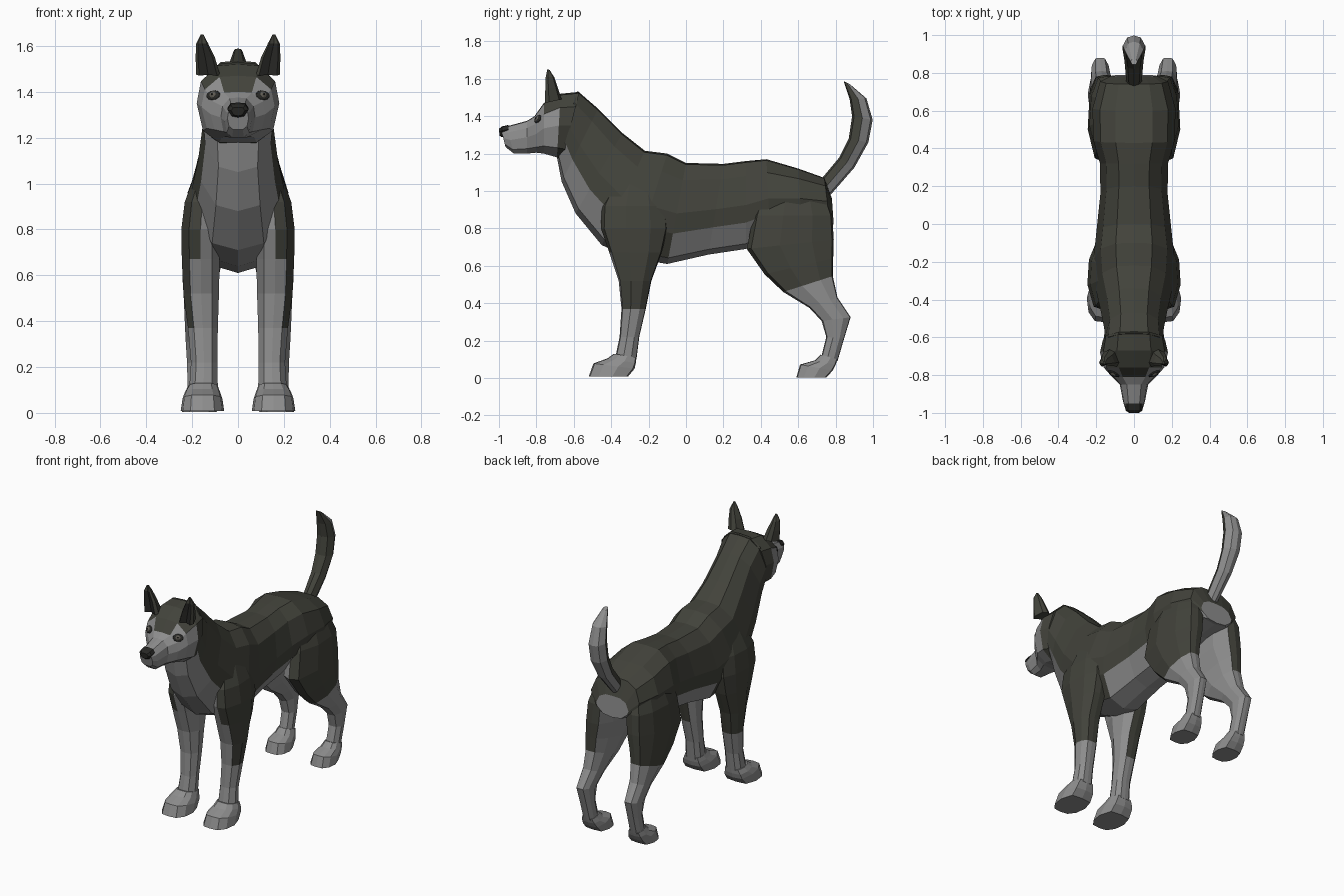
import bpy, bmesh
from mathutils import Vector, Matrix
from mathutils.bvhtree import BVHTree

COLOURS = {
    "dark_fur": (0.055, 0.056, 0.044),
    "grey_fur": (0.27, 0.27, 0.27),
    "nose_black": (0.02, 0.02, 0.018),
    "eye_iris": (0.12, 0.11, 0.09),
}
NAMES = list(COLOURS)
DARK, GREY, BLACK, IRIS = range(4)
for n, c in COLOURS.items():
    bpy.data.materials.new(n).diffuse_color = (*c, 1)


def finish(name, bm):
    me = bpy.data.meshes.new(name)
    bm.to_mesh(me)
    for n in NAMES:
        me.materials.append(bpy.data.materials[n])
    ob = bpy.data.objects.new(name, me)
    bpy.context.collection.objects.link(ob)
    return ob


def loft(name, rings, half, rule):
    """Rings: (y, z at fraction 1, y, z at fraction 0, half width, centre x).
    rule(ring, fraction, centre, normal) gives the colour of a face."""
    prof = half + [(-x, f) for x, f in half[-2:0:-1]]
    bm = bmesh.new()
    loops = []
    for y1, z1, y0, z0, w, cx in rings:
        loops.append([bm.verts.new((cx + w * x, y0 + (y1 - y0) * f, z0 + (z1 - z0) * f))
                      for x, f in prof])
    info = []
    k = len(prof)
    for i in range(len(loops) - 1):
        a, b = loops[i], loops[i + 1]
        for j in range(k):
            m = (j + 1) % k
            face = bm.faces.new((a[j], a[m], b[m], b[j]))
            info.append((face, i, (prof[j][1] + prof[m][1]) / 2))
    info.append((bm.faces.new(loops[0]), 0, 0.5))
    info.append((bm.faces.new(loops[-1]), len(rings) - 1, 0.5))
    bmesh.ops.recalc_face_normals(bm, faces=bm.faces[:])
    for face, i, f in info:
        face.material_index = rule(i, f, face.calc_center_median(), face.normal)
    finish(name, bm)
    return bm


# Torso and neck
TORSO = [(0, 1), (.45, .985), (.82, .83), (1, .5), (.92, .3), (.55, .06), (0, 0)]
body = [
    (-.58, 1.535, -.69, 1.18, .165, 0),
    (-.47, 1.44, -.665, 1.05, .155, 0),
    (-.34, 1.31, -.59, .88, .175, 0),
    (-.22, 1.215, -.45, .71, .205, 0),
    (-.10, 1.20, -.28, .64, .215, 0),
    (0.0, 1.15, -.10, .61, .20, 0),
    (.20, 1.145, .12, .66, .178, 0),
    (.32, 1.16, .32, .69, .18, 0),
    (.43, 1.17, .45, .75, .215, 0),
    (.60, 1.12, .62, .80, .22, 0),
    (.74, 1.07, .77, .82, .18, 0),
    (.78, .96, .79, .82, .12, 0),
]


def body_rule(i, f, c, n):
    if i == 11:
        return GREY
    if i == 4:
        return GREY if f < .1 else DARK
    return GREY if f < .2 else DARK


loft("torso", body, TORSO, body_rule)

# Head and muzzle
HEAD = [(0, 1), (.5, .98), (.9, .78), (1, .5), (.85, .15), (.45, 0), (0, 0)]
head = [
    (-.57, 1.53, -.66, 1.17, .165, 0),
    (-.67, 1.52, -.69, 1.18, .18, 0),
    (-.76, 1.47, -.76, 1.20, .16, 0),
    (-.81, 1.40, -.80, 1.205, .12, 0),
    (-.85, 1.375, -.85, 1.20, .075, 0),
    (-.96, 1.345, -.92, 1.20, .058, 0),
    (-.99, 1.333, -.965, 1.235, .046, 0),
]


def head_rule(i, f, c, n):
    if i == 0:
        return DARK
    if i == 1:
        return GREY if f < .78 else DARK
    if i == 2:
        return GREY if f < .95 else DARK
    return GREY


head_bm = loft("head", head, HEAD, head_rule)
head_tree = BVHTree.FromBMesh(head_bm)

# Nose
loft("nose", [(-.95, 1.353, -.95, 1.295, .046, 0), (-.985, 1.345, -.985, 1.288, .046, 0),
              (-1.0, 1.332, -.997, 1.295, .03, 0)],
     [(0, 1), (.7, .95), (1, .6), (.6, .1), (0, 0)], lambda *a: BLACK)

# Tail: dark inside the curve, grey outside
tail = [
    (.72, 1.06, .765, .97, .04, 0),
    (.82, 1.18, .90, 1.125, .05, 0),
    (.87, 1.28, .975, 1.26, .06, 0),
    (.888, 1.40, .998, 1.38, .06, 0),
    (.875, 1.49, .965, 1.495, .05, 0),
    (.843, 1.588, .875, 1.572, .018, 0),
]
loft("tail", tail, [(0, 1), (.65, .9), (1, .5), (.6, .1), (0, 0)],
     lambda i, f, c, n: DARK if f > .5 else GREY)

LEG = [(0, 1), (.6, .95), (1, .62), (.9, .25), (.5, .02), (0, 0)]
PAW = [(0, 1), (.55, .97), (.9, .75), (1, .4), (.75, .04), (0, 0)]
# Leg rings: front y, z, back y, z, inner x, outer x
FRONT = [
    (-.38, 1.06, -.16, 1.06, .06, .18),
    (-.45, .92, -.11, .92, .08, .232),
    (-.455, .80, -.10, .80, .08, .247),
    (-.41, .67, -.13, .67, .08, .245),
    (-.36, .52, -.185, .52, .083, .238),
    (-.345, .37, -.215, .37, .088, .218),
    (-.355, .22, -.25, .22, .09, .205),
    (-.375, .125, -.265, .10, .088, .212),
]
HIND = [
    (.42, 1.02, .73, 1.02, .05, .185),
    (.36, .87, .782, .87, .05, .236),
    (.325, .69, .79, .74, .06, .245),
    (.42, .555, .787, .64, .085, .242),
    (.52, .46, .785, .545, .10, .236),
    (.66, .375, .81, .43, .115, .232),
    (.725, .305, .88, .325, .13, .228),
    (.75, .22, .845, .21, .13, .222),
    (.725, .12, .81, .09, .128, .22),
]
FRONT_PAW = [(-.385, .13, -.265, .11, .088, .215), (-.42, .105, -.268, .08, .078, .232),
             (-.495, .078, -.275, .05, .068, .242), (-.52, .008, -.31, .008, .06, .25)]
HIND_PAW = [(.72, .125, .81, .10, .125, .222), (.69, .095, .80, .07, .112, .232),
            (.61, .072, .785, .04, .10, .24), (.59, .003, .75, .003, .092, .245)]


def side_rings(rings, s):
    return [(yf, zf, yb, zb, (xo - xi) / 2, s * (xi + xo) / 2)
            for yf, zf, yb, zb, xi, xo in rings]


for s, side in ((1, "left"), (-1, "right")):
    def front_rule(i, f, c, n):
        inner = n.x * s < -.25
        chest = n.y < -.75 and c.z < .62
        return GREY if i >= 5 or inner or chest else DARK

    def hind_rule(i, f, c, n):
        return GREY if i >= 4 or n.x * s < -.25 else DARK

    loft("front_leg_" + side, side_rings(FRONT, s), LEG, front_rule)
    loft("hind_leg_" + side, side_rings(HIND, s), LEG, hind_rule)
    loft("front_paw_" + side, side_rings(FRONT_PAW, s), PAW, lambda *a: GREY)
    loft("hind_paw_" + side, side_rings(HIND_PAW, s), PAW, lambda *a: GREY)

    # Ear with a darker hollow facing forward
    ear = [(-.755, 1.47, -.665, 1.49, .052, s * .13), (-.752, 1.55, -.685, 1.55, .042, s * .143),
           (-.75, 1.61, -.705, 1.61, .026, s * .156), (-.742, 1.65, -.73, 1.648, .006, s * .156)]
    loft("ear_" + side, ear, [(0, .8), (.75, 1), (1, .75), (.6, .15), (0, 0)],
         lambda i, f, c, n: BLACK if f > .88 and i < 2 else DARK)

    # Eye: dark rim, iris and pupil domes set on the face
    hit, normal, _, _ = head_tree.ray_cast(Vector((s * .108, -2, 1.385)), Vector((0, 1, 0)))
    if normal.y > 0:
        normal = -normal
    turn = normal.to_track_quat('Z', 'Y').to_matrix().to_4x4()
    for part, w, h, d, mat in (("eye_rim_", .034, .024, .010, BLACK),
                               ("eye_iris_", .021, .018, .014, IRIS),
                               ("eye_pupil_", .010, .010, .0165, BLACK)):
        bm = bmesh.new()
        bmesh.ops.create_uvsphere(bm, u_segments=10, v_segments=6, radius=1,
                                  matrix=Matrix.Translation(hit) @ turn @ Matrix.Diagonal((w, h, d, 1)))
        for face in bm.faces:
            face.material_index = mat
        finish(part + side, bm)
